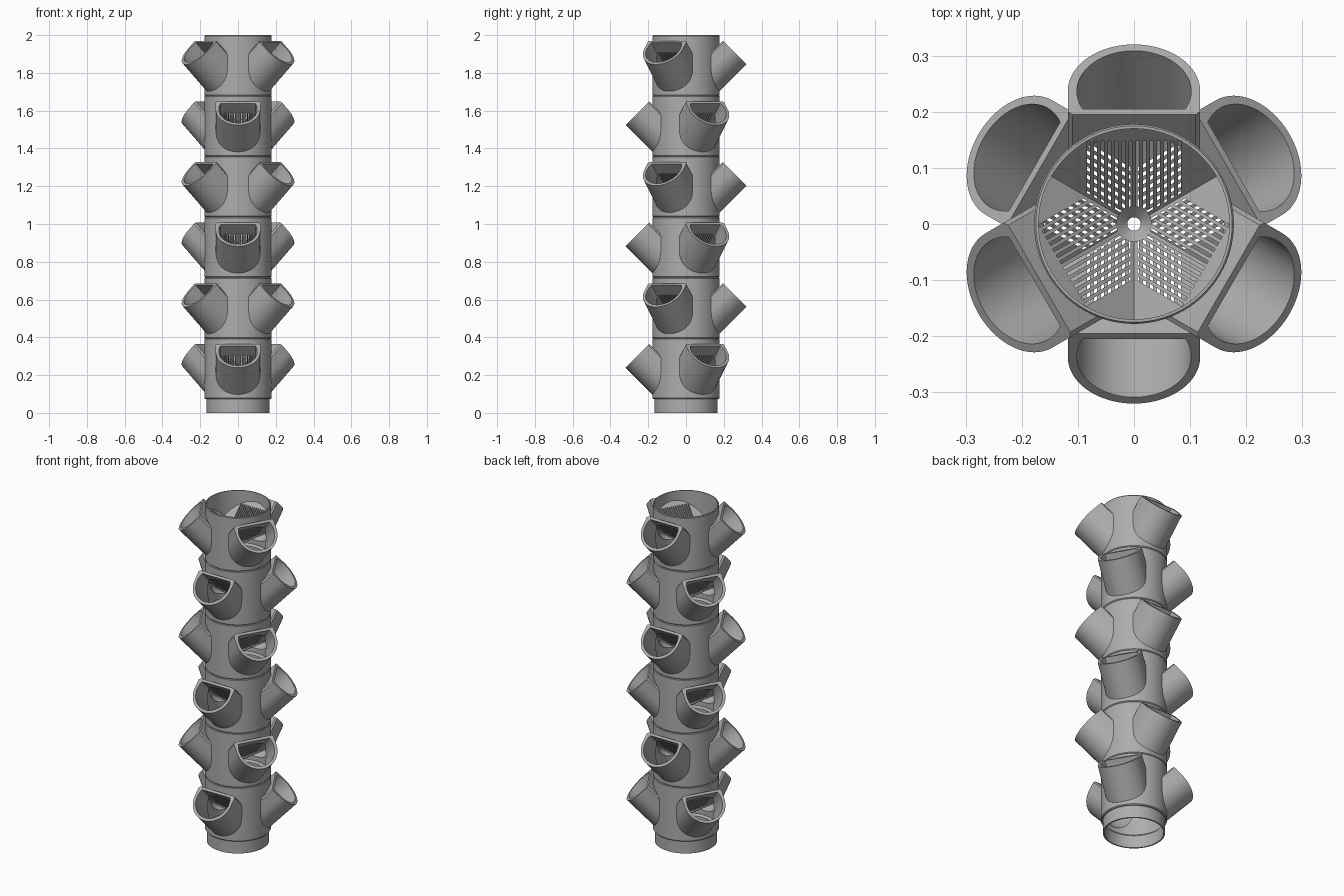
import bpy, bmesh
from math import pi, sin, cos, sqrt, asin, radians
from mathutils import Matrix, Vector

if "Cube" in bpy.data.objects:
    bpy.data.objects.remove(bpy.data.objects["Cube"])

LEVELS, PITCH, HEIGHT = 6, 0.321, 0.395
INNER_R = 0.17
SECTORS = [radians(a) for a in (-90, 30, 150)]

grey = bpy.data.materials.new("plain grey plastic")
grey.use_nodes = True
grey.diffuse_color = (0.42, 0.42, 0.42, 1)
grey.node_tree.nodes["Principled BSDF"].inputs["Base Color"].default_value = grey.diffuse_color


def finish(bm, name):
    bmesh.ops.recalc_face_normals(bm, faces=bm.faces)
    mesh = bpy.data.meshes.new(name)
    bm.to_mesh(mesh)
    bm.free()
    mesh.materials.append(grey)
    ob = bpy.data.objects.new(name, mesh)
    bpy.context.collection.objects.link(ob)
    return ob


def loft(bm, rings):
    """Skin closed rings of points into a capped solid."""
    loops = [[bm.verts.new(p) for p in ring] for ring in rings]
    n = len(loops[0])
    for a, b in zip(loops, loops[1:]):
        for i in range(n):
            bm.faces.new((a[i], a[(i + 1) % n], b[(i + 1) % n], b[i]))
    bm.faces.new(loops[0])
    bm.faces.new(loops[-1])


def lathe_solid(name, profile, n=96):
    bm = bmesh.new()
    loft(bm, [[(r * cos(2 * pi * i / n), r * sin(2 * pi * i / n), z) for i in range(n)]
              for r, z in profile])
    return finish(bm, name)


# Cup sections: slanted frame with origin at the mouth centre
MOUTH = Vector((0.2366, 0, 0.3234))
AXIS = Vector((1, 0, 1)).normalized()
RISE = Vector((-1, 0, 1)).normalized()
SIDE = Vector((0, 1, 0))


def arc(r, start, end, n=40):
    return [(r * cos(start + (end - start) * i / n), r * sin(start + (end - start) * i / n))
            for i in range(n + 1)]


def cup_solid(name, section, near, far, angle):
    bm = bmesh.new()
    turn = Matrix.Rotation(angle, 3, 'Z')
    loft(bm, [[turn @ (MOUTH + SIDE * s + RISE * u + AXIS * a) for s, u in section]
              for a in (near, far)])
    return finish(bm, name)


def boolean(target, tool, operation):
    mod = target.modifiers.new("cut", 'BOOLEAN')
    mod.object, mod.operation, mod.solver = tool, operation, 'EXACT'
    bpy.context.view_layer.objects.active = target
    bpy.ops.object.modifier_apply(modifier=mod.name)
    bpy.data.objects.remove(tool)


def smooth(ob):
    bpy.ops.object.select_all(action='DESELECT')
    ob.select_set(True)
    bpy.context.view_layer.objects.active = ob
    bpy.ops.object.shade_smooth_by_angle(angle=radians(30))


# Tube segment with insertion collar and three slanted cups
outer = arc(0.118, pi, 2 * pi) + [(0.118, 0.051), (0.11, 0.059), (-0.11, 0.059), (-0.118, 0.051)]
lift = asin(0.045 / 0.102)
inner = arc(0.102, pi - lift, 2 * pi + lift)
body = lathe_solid("tower_segment_1", [(0.168, 0), (0.168, 0.074), (0.174, 0.074), (0.178, 0.079),
                                       (0.178, HEIGHT - 0.004), (0.175, HEIGHT)])
for a in SECTORS:
    boolean(body, cup_solid("cup", outer, 0, -0.24, a), 'UNION')
boolean(body, lathe_solid("bore", [(0.16, -0.05), (0.16, 0.074), (INNER_R, 0.085),
                                   (INNER_R, HEIGHT + 0.05)]), 'DIFFERENCE')
for a in SECTORS:
    boolean(body, cup_solid("cup_bore", inner, 0.02, -0.24, a), 'DIFFERENCE')
smooth(body)

# Slotted drip funnel: three sloping plates that meet in the middle
bm = bmesh.new()
EDGE = INNER_R + 0.003
SLOT_HALF = 0.09
STEP = 0.0125


def plate(points, angle, thick=0.014):
    turn = Matrix.Rotation(angle, 3, 'Z')
    loft(bm, [[turn @ Vector((d, t, 0.17 + d - drop)) for d, t in points]
              for drop in (0, thick)])


def rim(start, end):
    return arc(EDGE, start, end, 12)


corner = asin(SLOT_HALF / EDGE)
for a in SECTORS:
    plate(rim(-corner, corner), a)
    for s in (-1, 1):
        # Solid cheek beside the slots, and the rib along the valley
        plate([(SLOT_HALF / sqrt(3), s * SLOT_HALF)] + rim(s * corner, s * pi / 3)[::-1], a)
        ray = Vector((cos(pi / 3), s * sin(pi / 3)))
        across = Vector((sin(pi / 3), -s * cos(pi / 3))) * 0.006
        plate([ray * 0.025, ray * EDGE, ray * EDGE + across, ray * 0.025 + across], a, 0.022)
    for i in range(-7, 8):
        t, w = i * STEP, 0.0033
        start = max(0.027, abs(t) / sqrt(3))
        plate([(start, t - w), (0.155, t - w), (0.155, t + w), (start, t + w)], a)
funnel = finish(bm, "drip_funnel_1")

# Centre washer with drip hole
bm = bmesh.new()
n = 32
rings = [[bm.verts.new((r * cos(2 * pi * i / n), r * sin(2 * pi * i / n), z)) for i in range(n)]
         for r, z in ((0.012, 0.18), (0.032, 0.2), (0.032, 0.186), (0.012, 0.166))]
for k in range(4):
    p, q = rings[k], rings[(k + 1) % 4]
    for i in range(n):
        bm.faces.new((p[i], p[(i + 1) % n], q[(i + 1) % n], q[i]))
washer = finish(bm, "drip_washer_1")
smooth(washer)

# Stack the segments, each turned against the one below
for level in range(1, LEVELS):
    for part in (body, funnel, washer):
        copy = part.copy()
        copy.name = part.name[:-1] + str(level + 1)
        copy.location.z = level * PITCH
        copy.rotation_euler.z = pi * (level % 2)
        bpy.context.collection.objects.link(copy)
